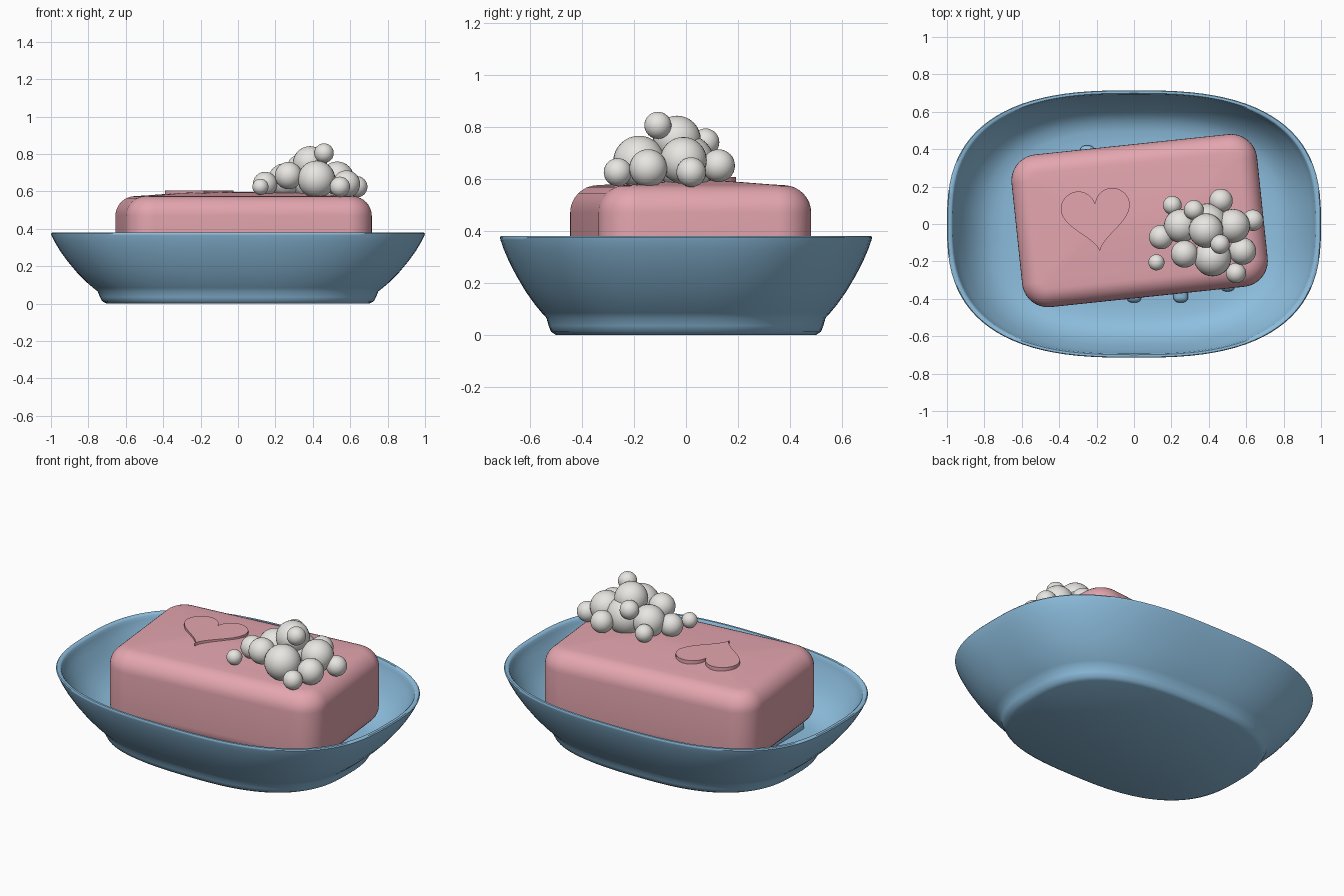
import bpy, bmesh, math
from mathutils import Matrix, Vector

if "Cube" in bpy.data.objects:
    bpy.data.objects.remove(bpy.data.objects["Cube"])


def mat(name, c):
    m = bpy.data.materials.new(name)
    m.diffuse_color = (*c, 1)
    m.use_nodes = True
    m.node_tree.nodes["Principled BSDF"].inputs["Base Color"].default_value = m.diffuse_color
    return m


BLUE = mat("dish blue", (0.27, 0.52, 0.74))
PINK = mat("soap pink", (0.78, 0.38, 0.43))
WHITE = mat("foam white", (0.80, 0.79, 0.76))


def finish(bm, name, m, angle=40):
    bmesh.ops.recalc_face_normals(bm, faces=bm.faces)
    me = bpy.data.meshes.new(name)
    bm.to_mesh(me)
    bm.free()
    ob = bpy.data.objects.new(name, me)
    bpy.context.collection.objects.link(ob)
    me.materials.append(m)
    bpy.ops.object.select_all(action='DESELECT')
    ob.select_set(True)
    bpy.context.view_layer.objects.active = ob
    bpy.ops.object.shade_smooth_by_angle(angle=math.radians(angle))
    return ob


def spow(v, e):
    return math.copysign(abs(v) ** e, v)


def loft(bm, rings):
    """Skin closed rings of points and cap both ends."""
    vs = [[bm.verts.new(p) for p in r] for r in rings]
    n = len(vs[0])
    for a, b in zip(vs, vs[1:]):
        for i in range(n):
            j = (i + 1) % n
            bm.faces.new((a[i], a[j], b[j], b[i]))
    bm.faces.new(vs[0])
    bm.faces.new(vs[-1])


# Dish: one profile (scale, height) swept around a superellipse
profile = [(.70, 0), (.725, .012), (.738, .035), (.75, .065), (.775, .085), (.81, .115),
           (.86, .165), (.91, .225), (.95, .28), (.98, .33), (.997, .365), (1, .374),
           (.995, .38), (.978, .38), (.970, .372), (.966, .355), (.945, .31), (.91, .25),
           (.87, .195), (.82, .15), (.77, .12), (.70, .103), (.60, .10), (.3, .10)]
N = 96


def outline(s, z):
    pts = []
    for i in range(N):
        t = 2 * math.pi * i / N
        pts.append((s * spow(math.cos(t), 2 / 2.7), .715 * s * spow(math.sin(t), 2 / 2.7), z))
    return pts


bm = bmesh.new()
loft(bm, [outline(s, z) for s, z in profile])
finish(bm, "dish", BLUE, 50)

# Drain ridges under the soap
for k in range(5):
    x = (k - 2) * .25
    half = .42 if abs(x) < .4 else .36
    bm = bmesh.new()
    bmesh.ops.create_cube(bm, size=1, matrix=Matrix.Translation((x, 0, .115)) @
                          Matrix.Diagonal((.08, 2 * half, .07, 1)))
    bmesh.ops.bevel(bm, geom=bm.edges[:], offset=.03, segments=4, profile=.5, affect='EDGES')
    finish(bm, f"ridge_{k + 1}", BLUE)

# Soap: rounded block with a slightly domed top, turned in the dish
TURN = Matrix.Translation((.03, .018, 0)) @ Matrix.Rotation(math.radians(6), 4, 'Z')
A, B, R = .66, .41, .14


def dome(x, y):
    return .03 * max(0, 1 - (x / A) ** 2) * max(0, 1 - (y / B) ** 2)


def soap_ring(inset, z, domed):
    pts = []
    r = max(R - inset, .02)
    for cx, cy, a0 in ((1, 1, 0), (-1, 1, 90), (-1, -1, 180), (1, -1, 270)):
        for i in range(13):
            a = math.radians(a0 + 90 * i / 12)
            x = cx * (A - inset - r) + r * math.cos(a)
            y = cy * (B - inset - r) + r * math.sin(a)
            pts.append(TURN @ Vector((x, y, z + (dome(x, y) if domed else 0))))
    return pts


rings = [soap_ring(.20, .14, 0)]
E = .10
for i in range(9):
    a = math.pi / 2 * i / 8
    rings.append(soap_ring(E * (1 - math.sin(a)), .14 + E * (1 - math.cos(a)), 0))
for i in range(9):
    a = math.pi / 2 * i / 8
    rings.append(soap_ring(E * (1 - math.cos(a)), .57 - E + E * math.sin(a), 1))
rings += [soap_ring(s, .57, 1) for s in (.15, .2, .25, .3, .35, .40)]
bm = bmesh.new()
loft(bm, rings)
finish(bm, "soap", PINK, 50)

# Raised heart on the soap
heart = []
for i in range(64):
    t = 2 * math.pi * i / 64
    x = .185 * math.sin(t) ** 3
    y = (13 * math.cos(t) - 5 * math.cos(2 * t) - 2 * math.cos(3 * t) - math.cos(4 * t)) * .0115
    heart.append((x - .228, y + .053))
bm = bmesh.new()
loft(bm, [[TURN @ Vector((x, y, z)) for x, y in heart] for z in (.575, .606)])
finish(bm, "heart_emblem", PINK)

# Foam bubbles: x, y, z, radius
bubbles = [(.12, -.205, .625, .043), (.145, -.07, .64, .065), (.205, .10, .64, .05),
           (.32, .075, .74, .053), (.465, .125, .65, .063), (.635, .02, .625, .057),
           (.46, -.108, .805, .052), (.27, -.16, .685, .073), (.42, -.18, .665, .1),
           (.58, -.145, .64, .073), (.545, -.262, .625, .054), (.53, -.01, .67, .09),
           (.385, -.035, .75, .092), (.25, -.01, .66, .09), (.39, .0, .66, .11)]
bm = bmesh.new()
for x, y, z, r in bubbles:
    bmesh.ops.create_uvsphere(bm, u_segments=28, v_segments=16, radius=r,
                              matrix=Matrix.Translation((x, y, z)))
finish(bm, "foam", WHITE, 60)
